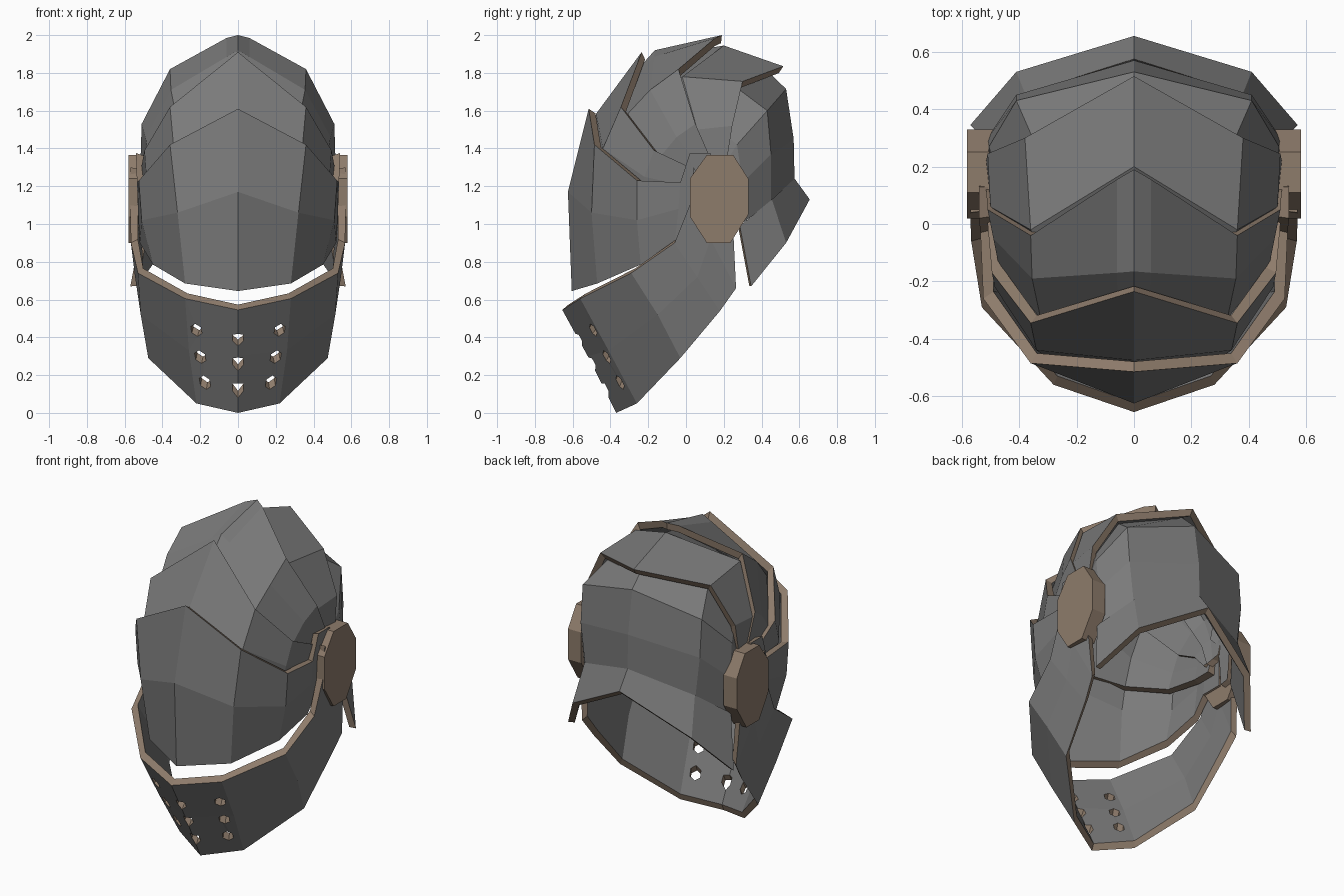
import bpy, bmesh
from mathutils import Vector


def material(name, color):
    m = bpy.data.materials.new(name)
    m.diffuse_color = (*color, 1)
    return m


GREY = material("steel grey", (0.195, 0.195, 0.195))
TAN = material("tan edge", (0.27, 0.2, 0.147))
PIVOT = Vector((0, 0.1, 1.2))


def new_object(name, bm, mats):
    mesh = bpy.data.meshes.new(name)
    bm.to_mesh(mesh)
    bm.free()
    for m in mats:
        mesh.materials.append(m)
    ob = bpy.data.objects.new(name, mesh)
    bpy.context.collection.objects.link(ob)
    return ob


def plate(name, columns, thickness=0.043, pivot=PIVOT):
    """Half plate from columns (centre to side), thickened toward the pivot, mirrored."""
    bm = bmesh.new()
    points = [[Vector(p) for p in col] for col in columns]
    outer = [[bm.verts.new(p) for p in col] for col in points]
    inner = [[bm.verts.new(p + (pivot - p).normalized() * thickness) for p in col]
             for col in points]
    for grid in (outer, inner):
        for a, b in zip(grid, grid[1:]):
            for i in range(len(a) - 1):
                bm.faces.new((a[i], a[i + 1], b[i + 1], b[i]))

    # Tan rim along the top, side and bottom edges
    def loop(grid):
        return [c[0] for c in grid] + grid[-1][1:-1] + [c[-1] for c in reversed(grid)]
    o, n = loop(outer), loop(inner)
    for i in range(len(o) - 1):
        bm.faces.new((o[i], o[i + 1], n[i + 1], n[i])).material_index = 1

    # Outer skin must face away from the pivot
    bmesh.ops.recalc_face_normals(bm, faces=bm.faces)
    bm.faces.ensure_lookup_table()
    skin = bm.faces[:(len(outer) - 1) * (len(outer[0]) - 1)]
    if sum(f.normal.dot(f.calc_center_median() - pivot) for f in skin) < 0:
        bmesh.ops.reverse_faces(bm, faces=bm.faces)
    ob = new_object(name, bm, (GREY, TAN))
    ob.modifiers.new("mirror", 'MIRROR').merge_threshold = 0.001
    return ob


# Jaw guard, top edge to bottom edge
jaw = plate("jaw_guard", [
    [(0, -0.655, 0.545), (0, -0.52, 0.30), (0, -0.37, 0.00)],
    [(0.28, -0.56, 0.605), (0.26, -0.41, 0.33), (0.22, -0.26, 0.05)],
    [(0.53, -0.29, 0.74), (0.515, -0.15, 0.52), (0.475, -0.03, 0.29)],
    [(0.567, -0.06, 0.90), (0.545, 0.06, 0.72), (0.51, 0.18, 0.54)],
    [(0.57, 0.02, 1.10), (0.56, 0.13, 0.92), (0.53, 0.265, 0.66)],
    [(0.57, 0.04, 1.30), (0.56, 0.14, 1.15), (0.55, 0.25, 0.97)],
])

# Face visor
plate("face_visor", [
    [(0, -0.515, 1.61), (0, -0.625, 1.17), (0, -0.605, 0.645)],
    [(0.36, -0.485, 1.42), (0.32, -0.50, 1.06), (0.28, -0.47, 0.685)],
    [(0.525, -0.26, 1.23), (0.51, -0.26, 1.02), (0.45, -0.24, 0.785)],
    [(0.535, -0.03, 1.22), (0.53, -0.04, 1.08), (0.52, -0.06, 0.90)],
    [(0.54, 0.02, 1.375), (0.53, 0.04, 1.20), (0.52, 0.03, 1.00)],
    [(0.54, 0.13, 1.375), (0.53, 0.17, 1.20), (0.52, 0.18, 1.00)],
])

# Brow plate
plate("brow_plate", [
    [(0, -0.235, 1.91), (0, -0.475, 1.585), (0, -0.57, 1.25)],
    [(0.36, -0.345, 1.62), (0.34, -0.44, 1.40), (0.31, -0.46, 1.20)],
    [(0.495, -0.17, 1.39), (0.485, -0.22, 1.25), (0.46, -0.23, 1.13)],
    [(0.51, 0.00, 1.31), (0.50, 0.00, 1.20), (0.48, 0.00, 1.10)],
    [(0.51, 0.12, 1.25), (0.50, 0.13, 1.18), (0.48, 0.13, 1.10)],
])

# Crown plate
plate("crown_plate", [
    [(0, 0.19, 2.00), (0, -0.165, 1.92), (0, -0.30, 1.77)],
    [(0.06, 0.155, 1.985), (0.06, -0.17, 1.885), (0.055, -0.30, 1.735)],
    [(0.36, -0.04, 1.82), (0.355, -0.19, 1.71), (0.325, -0.33, 1.56)],
    [(0.51, 0.05, 1.53), (0.49, -0.05, 1.46), (0.47, -0.15, 1.34)],
    [(0.515, 0.12, 1.37), (0.50, 0.06, 1.32), (0.48, 0.00, 1.26)],
    [(0.50, 0.15, 1.20), (0.49, 0.13, 1.18), (0.47, 0.10, 1.15)],
])

# Rear crown plate
plate("rear_crown_plate", [
    [(0, 0.515, 1.835), (0, 0.20, 1.945), (0, 0.05, 1.92)],
    [(0.38, 0.30, 1.755), (0.36, -0.02, 1.78), (0.32, -0.10, 1.70)],
    [(0.51, 0.245, 1.52), (0.50, 0.06, 1.50), (0.46, 0.00, 1.43)],
    [(0.515, 0.22, 1.36), (0.505, 0.12, 1.34), (0.47, 0.08, 1.30)],
    [(0.50, 0.20, 1.20), (0.49, 0.16, 1.18), (0.47, 0.13, 1.15)],
])

# Back plate
plate("back_plate", [
    [(0, 0.42, 1.82), (0, 0.53, 1.715), (0, 0.57, 1.45), (0, 0.575, 1.22)],
    [(0.34, 0.27, 1.72), (0.41, 0.43, 1.60), (0.41, 0.45, 1.37), (0.38, 0.45, 1.12)],
    [(0.47, 0.20, 1.48), (0.505, 0.27, 1.42), (0.51, 0.30, 1.22), (0.50, 0.28, 0.99)],
    [(0.48, 0.15, 1.32), (0.505, 0.18, 1.28), (0.51, 0.20, 1.15), (0.50, 0.22, 0.98)],
])

# Flared nape guard
plate("nape_guard", [
    [(0, 0.575, 1.24), (0, 0.655, 1.13)],
    [(0.38, 0.455, 1.13), (0.41, 0.53, 0.90)],
    [(0.51, 0.285, 0.99), (0.57, 0.345, 0.67)],
], 0.04, Vector((0, 0.2, 0.7)))

# Octagonal hinge caps
OCTAGON = [(0.11, 1.365), (0.25, 1.365), (0.33, 1.24), (0.33, 1.05),
           (0.235, 0.90), (0.11, 0.90), (0.02, 1.04), (0.02, 1.24)]
bm = bmesh.new()
for s in (-1, 1):
    inner = [bm.verts.new((s * 0.49, y, z)) for y, z in OCTAGON]
    outer = [bm.verts.new((s * 0.581, y, z)) for y, z in OCTAGON]
    bm.faces.new(inner)
    bm.faces.new(outer)
    for i in range(8):
        j = (i + 1) % 8
        bm.faces.new((inner[i], inner[j], outer[j], outer[i]))
bmesh.ops.recalc_face_normals(bm, faces=bm.faces)
new_object("hinge_caps", bm, (TAN,))

# Breathing holes cut through the jaw guard
HOLES = [(0, -0.565, 0.39), (0, -0.50, 0.255), (0, -0.43, 0.115)]
for s in (-1, 1):
    HOLES += [(s * 0.22, -0.49, 0.44), (s * 0.20, -0.42, 0.295), (s * 0.175, -0.35, 0.16)]
bm = bmesh.new()
for hole in HOLES:
    turn = (Vector(hole) - PIVOT).to_track_quat('Z', 'Y').to_matrix().to_4x4()
    turn.translation = hole
    bmesh.ops.create_cone(bm, cap_ends=True, segments=6, radius1=0.034,
                          radius2=0.034, depth=0.2, matrix=turn)
cutter = new_object("hole_cutter", bm, (TAN,))
cutter.hide_render = True
cutter.display_type = 'WIRE'
cut = jaw.modifiers.new("holes", 'BOOLEAN')
cut.operation = 'DIFFERENCE'
cut.object = cutter
cut.solver = 'EXACT'
cut.material_mode = 'TRANSFER'
